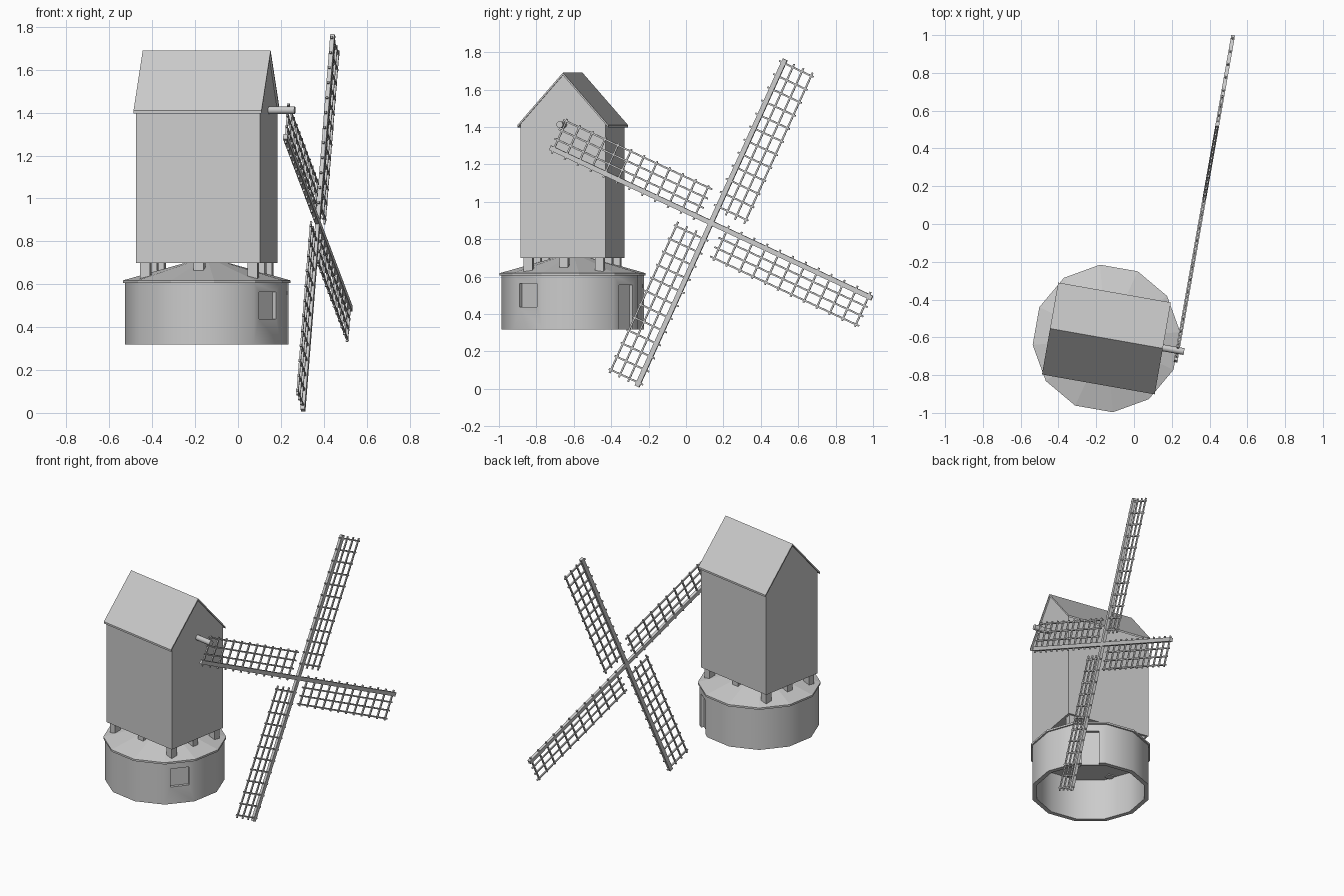
import bpy, bmesh, math
from mathutils import Matrix, Vector

if "Cube" in bpy.data.objects:
    bpy.data.objects.remove(bpy.data.objects["Cube"], do_unlink=True)

grey = bpy.data.materials.new("plain grey")
grey.use_nodes = True
COLOUR = (0.6, 0.6, 0.6, 1)
grey.diffuse_color = COLOUR
grey.node_tree.nodes["Principled BSDF"].inputs["Base Color"].default_value = COLOUR

# The mill is modelled in its own frame: +x is the sail end, then it is turned and placed
MILL = Matrix.Translation((-0.146, -0.606, 0)) @ Matrix.Rotation(math.radians(-10), 4, "Z")
SIDES = 12
HALF_STEP = math.pi / SIDES


def finish(name, bm):
    bmesh.ops.recalc_face_normals(bm, faces=bm.faces)
    mesh = bpy.data.meshes.new(name)
    bm.to_mesh(mesh)
    bm.free()
    mesh.materials.append(grey)
    obj = bpy.data.objects.new(name, mesh)
    bpy.context.collection.objects.link(obj)
    obj.matrix_world = MILL
    return obj


def add_box(bm, centre, size, turn=Matrix()):
    m = turn @ Matrix.Translation(centre) @ Matrix.Diagonal((*size, 1))
    bmesh.ops.create_cube(bm, size=1, matrix=m)


def prism(name, profile, half_length):
    """Closed y-z profile stretched along x."""
    bm = bmesh.new()
    face = bm.faces.new([bm.verts.new((-half_length, y, z)) for y, z in profile])
    grown = bmesh.ops.extrude_face_region(bm, geom=[face])["geom"]
    moved = [v for v in grown if isinstance(v, bmesh.types.BMVert)]
    bmesh.ops.translate(bm, verts=moved, vec=(2 * half_length, 0, 0))
    return finish(name, bm)


def lathe(name, profile, closed):
    """Twelve-sided turned shape from r-z points, flat side toward the sails."""
    bm = bmesh.new()
    start = Matrix.Rotation(HALF_STEP, 3, "Z")
    verts = [bm.verts.new(start @ Vector((r, 0, z))) for r, z in profile]
    edges = [bm.edges.new(pair) for pair in zip(verts, verts[1:])]
    if closed:
        edges.append(bm.edges.new((verts[-1], verts[0])))
    bmesh.ops.spin(bm, geom=verts + edges, cent=(0, 0, 0), axis=(0, 0, 1),
                   angle=2 * math.pi, steps=SIDES)
    bmesh.ops.remove_doubles(bm, verts=bm.verts, dist=0.0005)
    return finish(name, bm)


def smooth(obj, degrees):
    bpy.ops.object.select_all(action="DESELECT")
    obj.select_set(True)
    bpy.context.view_layer.objects.active = obj
    bpy.ops.object.shade_smooth_by_angle(angle=math.radians(degrees))


# Round base wall, open below
R = 0.382
base = lathe("base_wall", [(R, 0.318), (R, 0.61), (R - 0.03, 0.61), (R - 0.03, 0.318)], True)

# Recesses for the window and the door
APOTHEM = R * math.cos(HALF_STEP)
for side, width, low, high in ((-1, 0.124, 0.437, 0.564), (2, 0.112, 0.25, 0.555)):
    bm = bmesh.new()
    add_box(bm, (APOTHEM + 0.03, 0, (low + high) / 2), (0.1, width, high - low),
            Matrix.Rotation(side * 2 * HALF_STEP, 4, "Z"))
    cutter = finish("recess_cutter", bm)
    cutter.hide_render = True
    cut = base.modifiers.new("recess", "BOOLEAN")
    cut.operation = "DIFFERENCE"
    cut.solver = "EXACT"
    cut.object = cutter
    bpy.ops.object.select_all(action="DESELECT")
    base.select_set(True)
    bpy.context.view_layer.objects.active = base
    bpy.ops.object.modifier_apply(modifier=cut.name)
    bpy.data.objects.remove(cutter, do_unlink=True)
smooth(base, 35)

# Shallow roof over the base
base_roof = lathe("base_roof", [(0, 0.605), (0.392, 0.605), (0.392, 0.618), (0, 0.728)], False)

# Short posts carrying the body: corners and side middles
bm = bmesh.new()
for i in (-1, 0, 1):
    for j in (-1, 0, 1):
        if i or j:
            add_box(bm, (i * 0.255, j * 0.193, 0.652), (0.047, 0.047, 0.108))
finish("support_posts", bm)

# Body with gable ends
W = 0.2305
prism("mill_body", [(-W, 0.7), (W, 0.7), (W, 1.416), (0, 1.678), (-W, 1.416)], 0.2935)

# Thin pitched roof
E = 0.247
prism("mill_roof", [(-E, 1.41), (0, 1.69), (E, 1.41), (E, 1.397), (0, 1.677), (-E, 1.397)][::-1],
      0.303)

# Windshaft stub
bm = bmesh.new()
bmesh.ops.create_cone(bm, cap_ends=True, segments=12, radius1=0.018, radius2=0.018, depth=0.16,
                      matrix=Matrix.Translation((0.337, 0.003, 1.412))
                      @ Matrix.Rotation(math.pi / 2, 4, "Y"))
smooth(finish("windshaft", bm), 40)

# Four lattice sails in an upright plane; z runs along each arm, y across it
HUB = Matrix.Translation((0.382, 0.819, 0.887))
LENGTH = 0.962
BARS = 12
names = ("upper_sail", "rear_sail", "lower_sail", "front_sail")
for k, name in enumerate(names):
    arm = HUB @ Matrix.Rotation(math.radians(-24.7 - 90 * k), 4, "X")
    bm = bmesh.new()
    add_box(bm, (0, 0, LENGTH / 2), (0.02, 0.026, LENGTH), arm)
    for rail in (1, 2, 3):
        add_box(bm, (0, rail * 0.055, 0.515), (0.009, 0.009, 0.89), arm)
    for i in range(BARS):
        along = 0.095 + i * 0.846 / (BARS - 1)
        add_box(bm, (0, 0.076, along), (0.01, 0.204, 0.009), arm)
    finish(name, bm)
